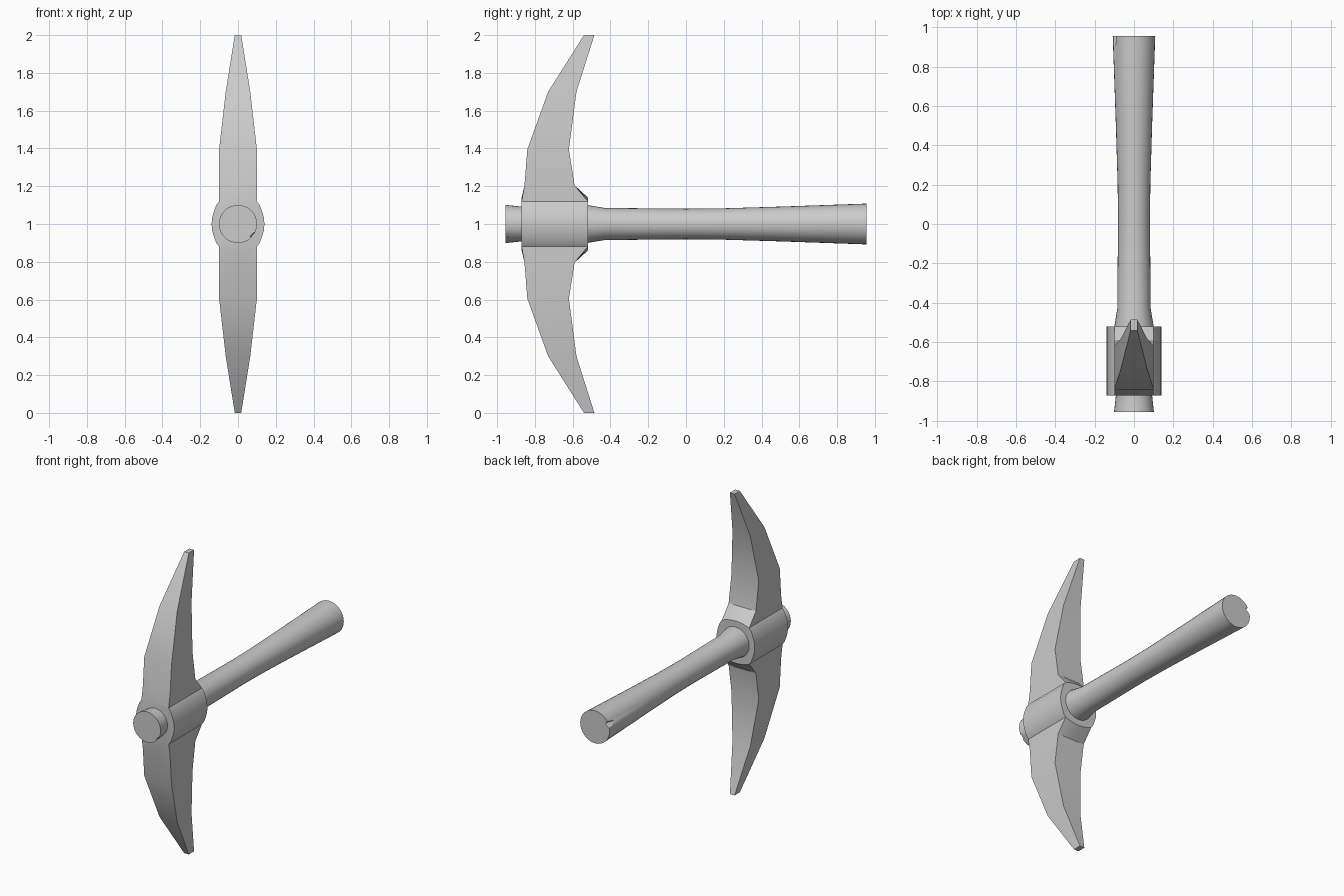
import bpy, bmesh, math
from mathutils import Matrix

if "Cube" in bpy.data.objects:
    bpy.data.objects.remove(bpy.data.objects["Cube"])


def make_object(name, bm):
    bmesh.ops.remove_doubles(bm, verts=bm.verts, dist=1e-4)
    bmesh.ops.recalc_face_normals(bm, faces=bm.faces)
    mesh = bpy.data.meshes.new(name)
    bm.to_mesh(mesh)
    bm.free()
    obj = bpy.data.objects.new(name, mesh)
    bpy.context.collection.objects.link(obj)
    return obj


def activate(obj):
    bpy.ops.object.select_all(action='DESELECT')
    obj.select_set(True)
    bpy.context.view_layer.objects.active = obj


def build_handle():
    # (y, radius) stations of the turned shaft
    stations = [(-.955, .101), (-.87, .092), (-.70, .095), (-.52, .1), (-.43, .085),
                (0, .081), (.2, .083), (.5, .092), (.955, .108)]
    n = 32
    bm = bmesh.new()
    rings = [[bm.verts.new((r * math.cos(2 * math.pi * i / n), y,
                            1 + r * math.sin(2 * math.pi * i / n)))
              for i in range(n)] for y, r in stations]
    for a, b in zip(rings, rings[1:]):
        for i in range(n):
            j = (i + 1) % n
            bm.faces.new((a[i], a[j], b[j], b[i]))
    bm.faces.new(rings[0])
    bm.faces.new(rings[-1])
    return make_object("handle", bm)


def chip(handle, x, z, y_end, length, radius):
    # tapering wedge bitten out of a handle end
    side = 1 if y_end > 0 else -1
    bm = bmesh.new()
    depth = length + .05
    rot = Matrix.Rotation(-side * math.pi / 2, 4, 'X')
    loc = Matrix.Translation((x, y_end + side * (.05 - depth / 2), z))
    bmesh.ops.create_cone(bm, cap_ends=True, segments=4, radius1=0, radius2=radius,
                          depth=depth, matrix=loc @ rot)
    cutter = make_object("chip_cutter", bm)
    cutter.hide_render = True
    mod = handle.modifiers.new("chip", 'BOOLEAN')
    mod.operation = 'DIFFERENCE'
    mod.object = cutter
    activate(handle)
    bpy.ops.object.modifier_apply(modifier=mod.name)
    bpy.data.objects.remove(cutter)


def build_head():
    # (z above centre, front y, back y, half width) of the blade
    rows = [(1, -.54, -.485, .017), (.7, -.73, -.58, .065),
            (.395, -.84, -.62, .1), (.205, -.855, -.59, .1)]
    cols = [-1, -.75, -.5, -.25, 0, .25, .5, .75, 1]
    collar = [.12, .129, .135, .139, .14, .139, .135, .129, .12]
    sections = [([(w * c, z) for c in cols], f, b) for z, f, b, w in rows]
    sections.append(([(.1 * c, z) for c, z in zip(cols, collar)], -.87, -.52))
    bm = bmesh.new()

    def face(points):
        bm.faces.new([bm.verts.new(p) for p in points])

    for s in (1, -1):
        for (pa, fa, ba), (pb, fb, bb) in zip(sections, sections[1:]):
            A, B = [[[(x, y, 1 + s * z) for x, z in p] for y in ys]
                    for p, ys in ((pa, (fa, ba)), (pb, (fb, bb)))]
            for k in (0, 1):
                for i in range(len(cols) - 1):
                    face((A[k][i], A[k][i + 1], B[k][i + 1], B[k][i]))
            for e in (0, -1):
                face((A[0][e], B[0][e], B[1][e], A[1][e]))
        # blade tip
        p, f, b = sections[0]
        for (x0, z0), (x1, z1) in zip(p, p[1:]):
            face([(x, y, 1 + s * z0) for x, y in ((x0, f), (x1, f), (x1, b), (x0, b))])

    # collar around the handle
    top = sections[-1][0]
    right = [(.115, .1), (.128, .066), (.137, .034), (.14, 0),
             (.137, -.034), (.128, -.066), (.115, -.1)]
    outline = top + right + [(-x, -z) for x, z in top] + [(-x, -z) for x, z in right]
    for y in (-.87, -.52):
        face([(x, y, 1 + z) for x, z in outline])
    arc = [top[-1]] + right + [(top[-1][0], -top[-1][1])]
    for s in (1, -1):
        for (x0, z0), (x1, z1) in zip(arc, arc[1:]):
            face([(s * x0, -.87, 1 + z0), (s * x1, -.87, 1 + z1),
                  (s * x1, -.52, 1 + z1), (s * x0, -.52, 1 + z0)])
    return make_object("pick_head", bm)


handle = build_handle()
chip(handle, -.105, 1.045, .955, .11, .042)
chip(handle, .085, .935, -.955, .07, .035)
head = build_head()
for obj in (handle, head):
    activate(obj)
    bpy.ops.object.shade_smooth_by_angle(angle=math.radians(30))
